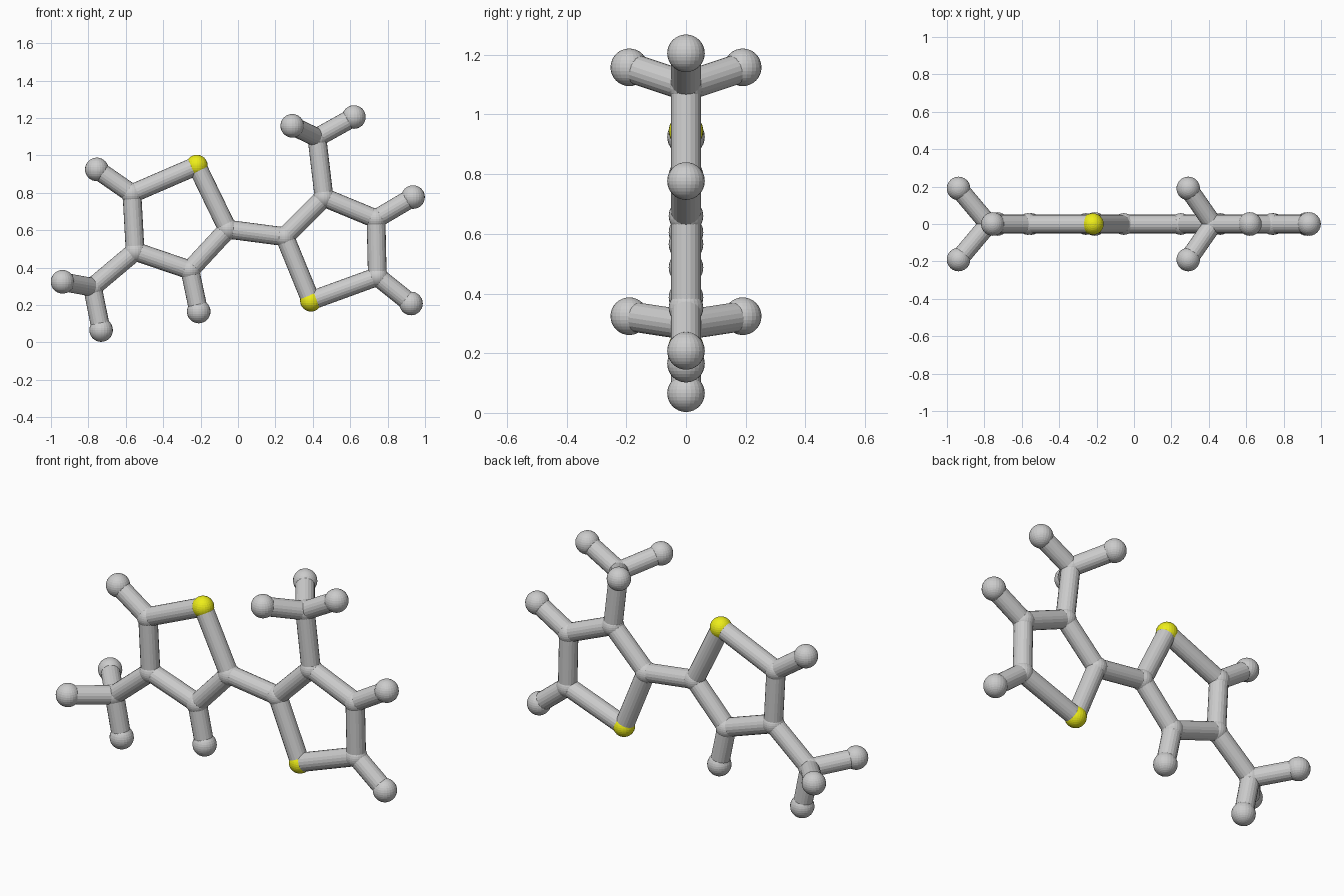
import bpy
from mathutils import Vector

if "Cube" in bpy.data.objects:
    bpy.data.objects.remove(bpy.data.objects["Cube"])

BOND_R, JOINT_R, END_R = 0.050, 0.058, 0.063

yellow = bpy.data.materials.new("yellow")
yellow.diffuse_color = (0.85, 0.85, 0.01, 1)
yellow.use_nodes = True
yellow.node_tree.nodes["Principled BSDF"].inputs["Base Color"].default_value = yellow.diffuse_color

# atom positions: (x, y, z)
atoms = {
    # left ring
    "S1": (-0.22, 0, 0.945), "A5": (-0.567, 0, 0.795), "A4": (-0.55, 0, 0.487),
    "A3": (-0.257, 0, 0.387), "A2": (-0.055, 0, 0.605),
    # right ring
    "B2": (0.25, 0, 0.565), "S2": (0.39, 0, 0.223), "B5": (0.745, 0, 0.352),
    "B4": (0.738, 0, 0.66), "B3": (0.46, 0, 0.775),
    # methyl centres
    "AM": (-0.778, 0, 0.295), "BM": (0.422, 0, 1.095),
    # end atoms
    "H1": (-0.755, 0, 0.925), "H2": (-0.21, 0, 0.165),
    "H3": (0.925, 0, 0.208), "H4": (0.936, 0, 0.777),
    "H5": (-0.732, 0, 0.066), "H6": (-0.938, -0.19, 0.324), "H7": (-0.938, 0.19, 0.324),
    "H8": (0.62, 0, 1.205), "H9": (0.29, -0.19, 1.158), "H10": (0.29, 0.19, 1.158),
}
bonds = ("S1-A5 A5-A4 A4-A3 A3-A2 A2-S1 A2-B2 B2-S2 S2-B5 B5-B4 B4-B3 B3-B2 "
         "A4-AM B3-BM A5-H1 A3-H2 B5-H3 B4-H4 AM-H5 AM-H6 AM-H7 BM-H8 BM-H9 BM-H10")

# balls
for key, pos in atoms.items():
    radius = END_R if key[0] == "H" else JOINT_R
    bpy.ops.mesh.primitive_uv_sphere_add(segments=24, ring_count=16, radius=radius, location=pos)
    ball = bpy.context.object
    ball.name = {"H": "end_ball", "S": "yellow_ball"}.get(key[0], "joint_ball")
    if key[0] == "S":
        ball.data.materials.append(yellow)

# rods between the balls
for pair in bonds.split():
    a, b = (Vector(atoms[k]) for k in pair.split("-"))
    d = b - a
    bpy.ops.mesh.primitive_cylinder_add(vertices=20, radius=BOND_R, depth=d.length, location=(a + b) / 2)
    rod = bpy.context.object
    rod.name = "rod"
    rod.rotation_euler = d.to_track_quat("Z", "Y").to_euler()
